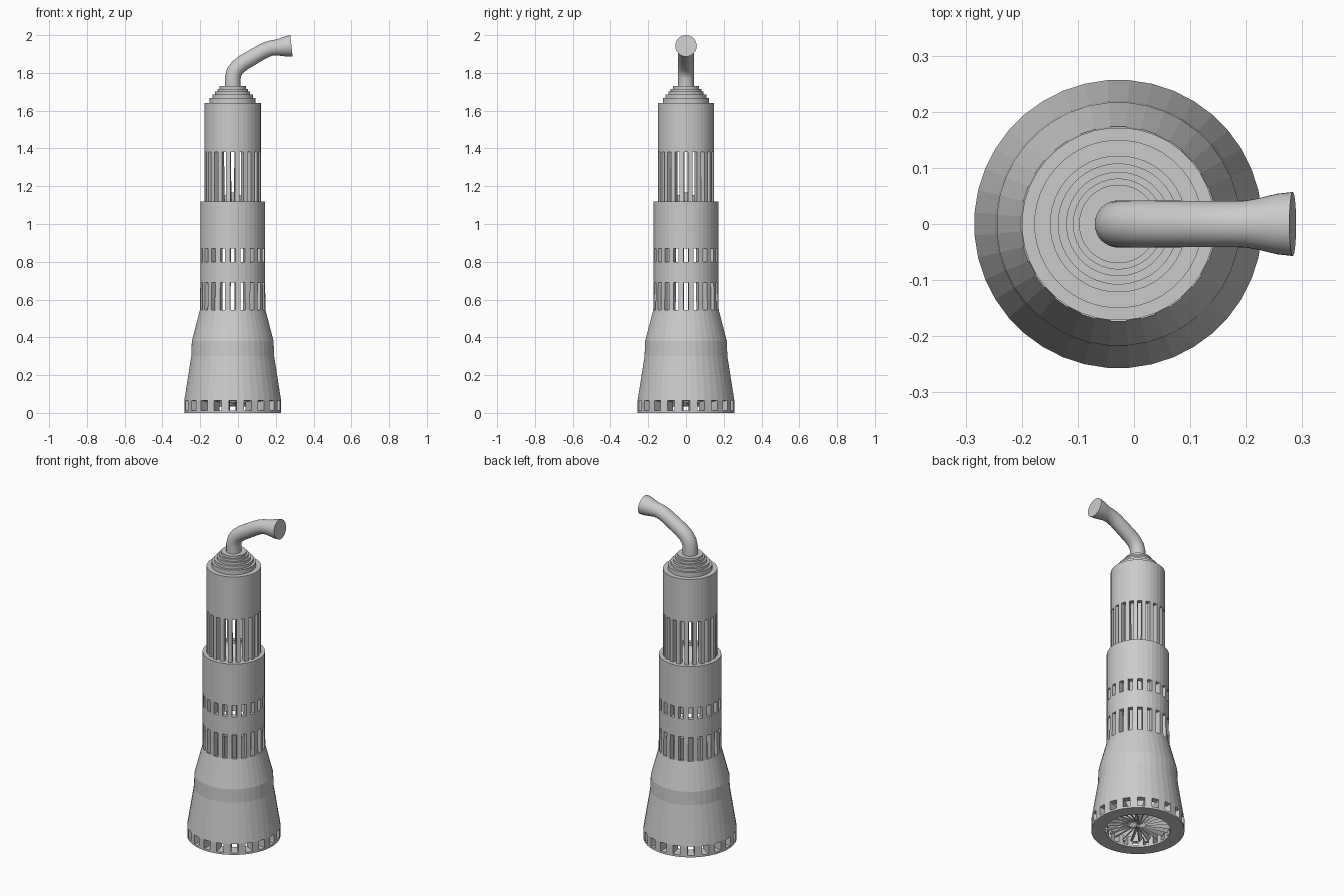
import bpy, bmesh, math
from mathutils import Vector, Matrix

if "Cube" in bpy.data.objects:
    bpy.data.objects.remove(bpy.data.objects["Cube"])

AX = -0.028          # x of the tower axis
SEG = 40             # 20 slots + 20 posts
GREY = bpy.data.materials.new("plain grey")
GREY.diffuse_color = (0.6, 0.6, 0.6, 1)
GREY.use_nodes = True
GREY.node_tree.nodes["Principled BSDF"].inputs["Base Color"].default_value = GREY.diffuse_color


def finish(name, bm):
    bmesh.ops.recalc_face_normals(bm, faces=bm.faces)
    me = bpy.data.meshes.new(name)
    bm.to_mesh(me)
    bm.free()
    ob = bpy.data.objects.new(name, me)
    bpy.context.collection.objects.link(ob)
    me.materials.append(GREY)
    return ob


def ring(bm, r, z, seg=SEG):
    # half-step offset centres a segment on each main axis
    return [bm.verts.new((AX + r * math.cos(2 * math.pi * (i + .5) / seg),
                          r * math.sin(2 * math.pi * (i + .5) / seg), z)) for i in range(seg)]


def revolve(name, prof, slots=(), closed=False, thick=0.0, caps=False):
    """Turn an (r, z) profile; bands listed in slots keep only every second face."""
    bm = bmesh.new()
    rings = [ring(bm, r, z) for r, z in prof]
    n = len(rings)
    for k in range(n if closed else n - 1):
        a, b = rings[k], rings[(k + 1) % n]
        for i in range(SEG):
            if k in slots and i % 2:
                continue
            j = (i + 1) % SEG
            bm.faces.new((a[i], a[j], b[j], b[i]))
    if caps:
        bm.faces.new(rings[0])
        bm.faces.new(rings[-1])
    ob = finish(name, bm)
    if thick:
        m = ob.modifiers.new("wall", "SOLIDIFY")
        m.thickness, m.offset = thick, -1
    return ob


# Faces of segment 39 sit on the +x axis, so odd segments are the open ones

# Base: floor ring and deep radial posts
revolve("base_ring", [(.18, 0), (.257, 0), (.257, .012), (.18, .012)], closed=True)
bm = bmesh.new()
lo = [ring(bm, r, .012) for r in (.18, .257)]
hi = [ring(bm, r, .066) for r in (.18, .257)]
for i in range(0, SEG, 2):
    j = (i + 1) % SEG
    b = [lo[0][i], lo[1][i], lo[1][j], lo[0][j]]
    t = [hi[0][i], hi[1][i], hi[1][j], hi[0][j]]
    bm.faces.new(b)
    bm.faces.new(t)
    for k in range(4):
        m = (k + 1) % 4
        bm.faces.new((b[k], b[m], t[m], t[k]))
bmesh.ops.delete(bm, geom=[v for v in bm.verts if not v.link_faces], context='VERTS')
finish("base_posts", bm)

# Radial blades inside the base opening
bm = bmesh.new()
for i in range(24):
    mat = (Matrix.Translation((AX, 0, .045)) @ Matrix.Rotation(2 * math.pi * i / 24, 4, 'Z')
           @ Matrix.Translation((.095, 0, 0)) @ Matrix.Rotation(.7, 4, 'X')
           @ Matrix.Diagonal((.175, .006, .025, 1)))
    bmesh.ops.create_cube(bm, size=1, matrix=mat)
finish("base_blades", bm)

# Lower body: flared skirt, collar, slotted cylinder
revolve("lower_body", [(.257, .066), (.22, .30), (.217, .38), (.174, .545), (.172, .69),
                       (.172, .80), (.172, .87), (.172, 1.12)], slots=(3, 5), thick=.03)

# Upper body with tall slots
revolve("upper_body", [(.15, 1.115), (.15, 1.38), (.15, 1.64)], slots=(0,), thick=.03)

# Shallow cone floor behind the tall slots
revolve("inner_cone", [(.145, 1.10), (.145, 1.118), (.12, 1.12), (.004, 1.168)], caps=True)

# Stepped cap
prof = [(.15, 1.615), (.15, 1.64)]
for r, z0, z1 in ((.122, 1.64, 1.668), (.108, 1.668, 1.686), (.093, 1.686, 1.702),
                  (.081, 1.702, 1.716), (.07, 1.716, 1.73)):
    prof += [(r, z0), (r, z1)]
revolve("stepped_cap", prof, caps=True)

# Bent outlet pipe with flared mouth: (x, z, radius)
path = [(AX, 1.72, .042), (AX, 1.775, .042), (-.02, 1.805, .042), (0, 1.832, .042),
        (.03, 1.855, .042), (.127, 1.912, .041), (.15, 1.923, .041), (.175, 1.931, .041),
        (.20, 1.934, .042), (.222, 1.936, .046), (.255, 1.940, .054), (.283, 1.943, .057)]
bm = bmesh.new()
rows = []
for k, (x, z, r) in enumerate(path):
    p, q = path[max(k - 1, 0)], path[min(k + 1, len(path) - 1)]
    d = Vector((q[0] - p[0], 0, q[1] - p[1])).normalized()
    if k == 0:
        d = Vector((0, 0, 1))
    n = Vector((-d.z, 0, d.x))
    rows.append([bm.verts.new(Vector((x, 0, z)) + r * (n * math.cos(a) + Vector((0, 1, 0)) * math.sin(a)))
                 for a in (2 * math.pi * i / 32 for i in range(32))])
for a, b in zip(rows, rows[1:]):
    for i in range(32):
        j = (i + 1) % 32
        bm.faces.new((a[i], a[j], b[j], b[i]))
bm.faces.new(rows[0])
bm.faces.new(rows[-1])
pipe = finish("outlet_pipe", bm)
bpy.context.view_layer.objects.active = pipe
pipe.select_set(True)
bpy.ops.object.shade_smooth_by_angle(angle=math.radians(40))
